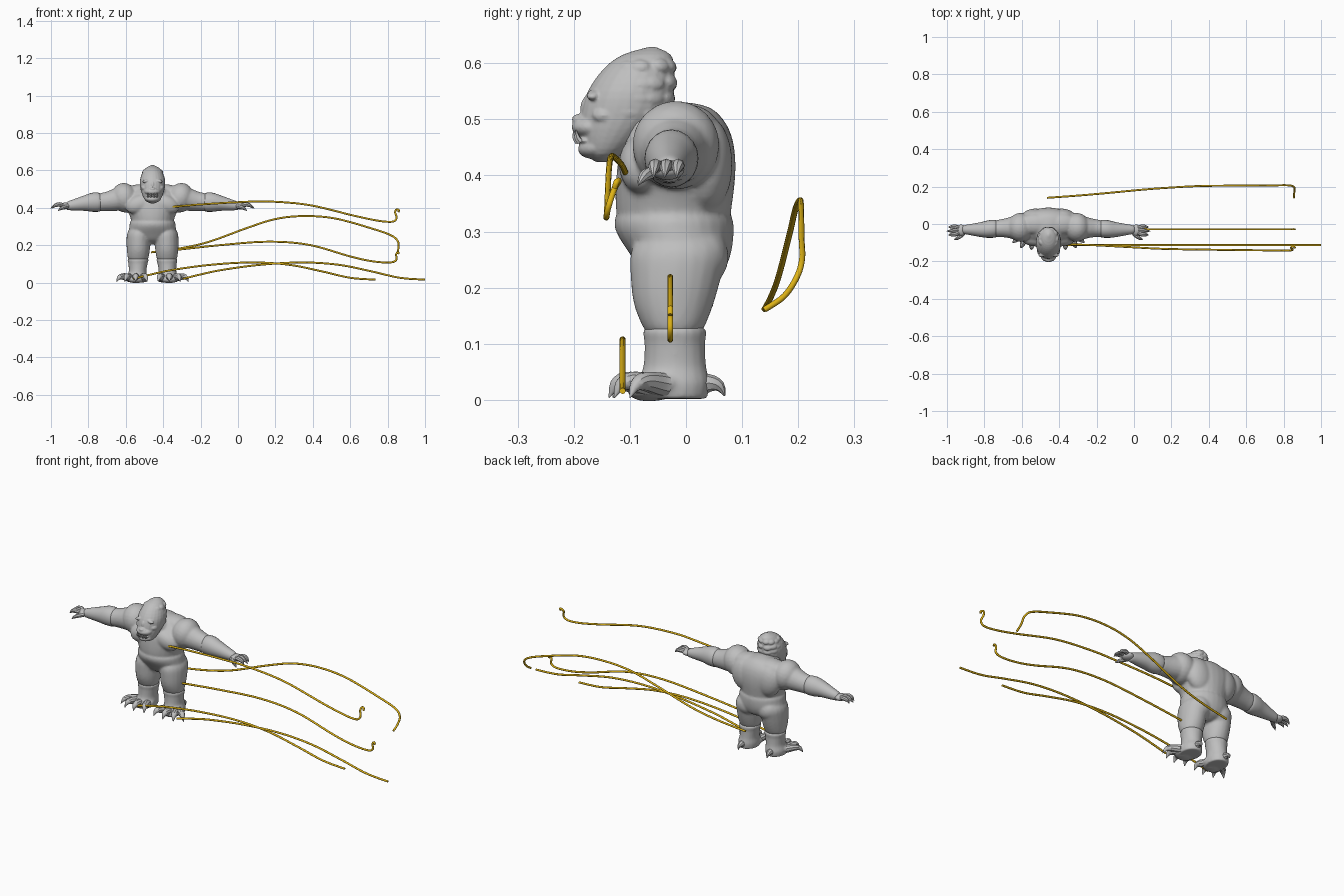
import bpy, bmesh, math, random
from mathutils import Vector

random.seed(4)
CX = -0.457  # creature centre line


def material(name, rgb):
    m = bpy.data.materials.new(name)
    m.diffuse_color = (*rgb, 1)
    return m


GREY = material("stone grey", (0.52, 0.52, 0.52))
GOLD = material("gold", (0.75, 0.46, 0.008))


def select(obs):
    bpy.ops.object.select_all(action='DESELECT')
    for o in obs:
        o.select_set(True)
    bpy.context.view_layer.objects.active = obs[0]


def finish(name, bm, mat, angle=35):
    bmesh.ops.recalc_face_normals(bm, faces=bm.faces)
    me = bpy.data.meshes.new(name)
    bm.to_mesh(me)
    bm.free()
    me.materials.append(mat)
    ob = bpy.data.objects.new(name, me)
    bpy.context.collection.objects.link(ob)
    select([ob])
    bpy.ops.object.shade_smooth_by_angle(angle=math.radians(angle))
    return ob


def fuse(name, obs, voxel, smooth):
    """Join overlapping parts into one skin with softened seams."""
    bpy.context.view_layer.update()
    select(obs)
    bpy.ops.object.join()
    ob = obs[0]
    ob.name = name
    r = ob.modifiers.new("skin", 'REMESH')
    r.mode, r.voxel_size, r.use_smooth_shade = 'VOXEL', voxel, True
    m = ob.modifiers.new("soften", 'SMOOTH')
    m.factor, m.iterations = 0.5, smooth
    return ob


def smooth_path(rows, n):
    """Catmull-Rom interpolation of equal-length rows."""
    out = []
    for i in range(len(rows) - 1):
        p0, p1 = rows[max(i - 1, 0)], rows[i]
        p2, p3 = rows[i + 1], rows[min(i + 2, len(rows) - 1)]
        for k in range(n):
            t = k / n
            out.append([b + 0.5 * t * (c - a + t * (2*a - 5*b + 4*c - d + t * (3*(b - c) + d - a)))
                        for a, b, c, d in zip(p0, p1, p2, p3)])
    return out + [list(rows[-1])]


def loft(name, rows, axis=None, mat=GREY, sides=20, n=3, s=1, ox=CX):
    """Rows are (x, y, z, ru, rv); s mirrors in x about ox."""
    rows = smooth_path(rows, n)
    bm, rings, u = bmesh.new(), [], None
    for i, r in enumerate(rows):
        c = Vector((ox + s * r[0], r[1], r[2]))
        if axis == 'Z':
            u, v = Vector((1, 0, 0)), Vector((0, 1, 0))
        elif axis == 'X':
            u, v = Vector((0, 1, 0)), Vector((0, 0, 1))
        else:  # carry the frame along the path so it never twists
            a, b = rows[max(i - 1, 0)], rows[min(i + 1, len(rows) - 1)]
            t = Vector((s * (b[0] - a[0]), b[1] - a[1], b[2] - a[2])).normalized()
            if u is None:
                u = t.orthogonal()
            u = (u - t * u.dot(t)).normalized()
            v = t.cross(u)
        rings.append([bm.verts.new(c + u * (max(r[3], 0.0005) * math.cos(k * math.tau / sides))
                                   + v * (max(r[4], 0.0005) * math.sin(k * math.tau / sides)))
                      for k in range(sides)])
    for a, b in zip(rings, rings[1:]):
        for k in range(sides):
            j = (k + 1) % sides
            bm.faces.new((a[k], a[j], b[j], b[k]))
    bm.faces.new(rings[0])
    bm.faces.new(rings[-1])
    return finish(name, bm, mat)


def blob(name, loc, size, rot=(0, 0, 0), s=1, sub=3):
    bm = bmesh.new()
    bmesh.ops.create_icosphere(bm, subdivisions=sub, radius=1)
    ob = finish(name, bm, GREY)
    ob.location = (CX + s * loc[0], loc[1], loc[2])
    ob.scale = size
    ob.rotation_euler = (rot[0], s * rot[1], s * rot[2])
    return ob


def spike(name, pts, radii, s, sides=8):
    return loft(name, [(*p, r, r) for p, r in zip(pts, radii)], sides=sides, s=s)


# Trunk: chest tapering to the waist, then the pelvis
body = [loft("chest", [(0, -.02, .30, .115, .095), (0, -.022, .34, .116, .103),
                       (0, -.018, .40, .14, .106), (0, -.014, .45, .155, .1),
                       (0, -.004, .49, .125, .077), (0, -.005, .52, .06, .05),
                       (0, -.005, .53, .01, .01)], 'Z', sides=28),
        loft("pelvis", [(0, -.005, .205, .02, .03), (0, -.005, .225, .085, .068),
                        (0, -.01, .26, .125, .09), (0, -.02, .30, .124, .105),
                        (0, -.022, .325, .119, .104), (0, -.022, .335, .10, .09)], 'Z', sides=28),
        blob("neck", (0, -.06, .475), (.07, .06, .055), (-.5, 0, 0))]

for s in (-1, 1):
    # Muscles and heavy limbs that flow into the trunk
    body += [blob("pectoral", (.068, -.078, .42), (.078, .042, .05), (0, .35, 0), s),
             blob("trapezius", (.075, .0, .49), (.085, .055, .036), (0, .1, 0), s),
             blob("back_muscle", (.07, .033, .42), (.075, .05, .09), (0, .2, 0), s),
             blob("buttock", (.062, .026, .255), (.06, .05, .055), (0, 0, 0), s),
             blob("shoulder", (.15, -.018, .454), (.07, .078, .08), (0, .25, 0), s),
             loft("upper_arm", [(.10, -.01, .455, .06, .06), (.16, -.018, .452, .069, .066),
                                (.21, -.02, .442, .056, .059), (.25, -.022, .434, .048, .051),
                                (.285, -.025, .43, .044, .047), (.297, -.026, .43, .03, .03)],
                  'X', s=s),
             loft("thigh", [(.077, -.022, .115, .04, .042), (.077, -.022, .128, .054, .054),
                            (.076, -.022, .17, .061, .071), (.075, -.018, .22, .064, .081),
                            (.072, -.013, .265, .063, .085), (.065, -.012, .295, .048, .065),
                            (.06, -.012, .31, .01, .02)], 'Z', s=s)]
    # Forearm emerging from the elbow
    loft("forearm", [(.27, -.025, .43, .03, .03), (.282, -.025, .43, .046, .049),
                     (.32, -.027, .43, .047, .051), (.36, -.03, .426, .04, .042),
                     (.42, -.03, .416, .029, .03), (.455, -.03, .411, .022, .022),
                     (.462, -.03, .41, .012, .012)], 'X', s=s)
    # Hand with clawed fingers and a thumb
    blob("palm", (.468, -.033, .41), (.03, .03, .018), s=s)
    for k, y in enumerate((-.055, -.035, -.014)):
        tip = .535 + .01 * (k == 1)
        spike("finger", [(.475, y * .5 - .017, .412), (.50, y, .418), (.522, y - .002, .412),
                         (tip, y - .003, .397)], (.011, .012, .009, .001), s)
    spike("thumb", [(.455, -.05, .408), (.475, -.068, .403), (.492, -.078, .395),
                    (.505, -.085, .383)], (.012, .011, .008, .001), s)
    # Ankle flowing into the foot pad
    ankle = loft("ankle", [(.083, -.022, .002, .05, .06), (.083, -.022, .03, .053, .064),
                           (.08, -.02, .06, .047, .056), (.078, -.02, .10, .051, .054),
                           (.077, -.02, .124, .056, .056), (.077, -.02, .134, .04, .04)],
                 'Z', s=s)
    foot = blob("foot", (.088, -.05, .026), (.06, .056, .027), (.2, 0, 0), s=s)
    fuse("foot_and_ankle", [ankle, foot], .005, 4)
    # Spread toes with hooked claws
    for x, y, tx, ty in ((.05, -.075, .03, -.13), (.09, -.082, .09, -.137),
                         (.125, -.07, .148, -.128), (.132, -.048, .192, -.1)):
        mx, my = (x + tx) / 2, (y + ty) / 2
        spike("toe", [(x * .8 + .018, y * .7, .026), (x, y, .028), (mx, my, .033),
                      (mx * .4 + tx * .6, my * .4 + ty * .6, .026), (tx, ty, .004)],
              (.02, .021, .017, .011, .001), s, 10)
    spike("heel_claw", [(.085, .02, .025), (.087, .042, .03), (.088, .06, .024), (.088, .069, .007)],
          (.02, .016, .01, .001), s)
fuse("body", body, .006, 5)

# Head: tall skull leaning forward into a heavy jaw
head = [loft("skull", [(0, -.15, .424, .012, .01), (0, -.145, .438, .038, .034),
                       (0, -.128, .47, .055, .06), (0, -.107, .51, .066, .08),
                       (0, -.098, .55, .067, .077), (0, -.084, .59, .053, .063),
                       (0, -.07, .615, .033, .043), (0, -.06, .629, .004, .006)], 'Z', sides=24),
        blob("muzzle", (0, -.165, .486), (.044, .039, .022)),
        blob("lower_jaw", (0, -.155, .452), (.041, .038, .022), (.2, 0, 0)),
        blob("lower_lip", (0, -.178, .462), (.034, .018, .007), sub=2),
        blob("nose", (0, -.19, .5), (.016, .014, .01), sub=2),
        blob("nose_bridge", (0, -.175, .525), (.011, .013, .022), (-.3, 0, 0), sub=2)]
for s in (-1, 1):
    head += [blob("brow", (.027, -.160, .545), (.03, .015, .010), (0, .2, -.35), s, 2),
             blob("cheek", (.042, -.143, .507), (.02, .026, .017), s=s, sub=2),
             blob("nostril_side", (.015, -.187, .497), (.009, .010, .007), s=s, sub=2)]
    blob("eye", (.027, -.167, .526), (.009, .007, .006), s=s, sub=2)
    for x in (.009, .024):
        spike("fang", [(x, -.194 + x * .25, .459), (x, -.2 + x * .25, .468),
                       (x, -.202 + x * .25, .481)], (.006, .005, .001), s, 6)
    # Shallow knobbly plates over the sides and crown of the skull
    for i in range(4):
        z = .515 + i * .026
        f = math.sqrt(max(0, 1 - ((z - .53) / .1) ** 2))
        for j in range(5):
            a = math.radians(-62 + j * 32 + random.uniform(-7, 7))
            head.append(blob("scalp_plate", (.059 * f * math.cos(a),
                                             -.102 + i * .008 + .068 * f * math.sin(a),
                                             z + random.uniform(-.004, .004)),
                             (.009, .019 * f + .003, .014), (0, -.2 * i, a), s, 2))
fuse("head", head, .003, 2)


# Long flexible tubes trailing to one side
def tube(name, pts):
    loft(name, [(*p, .0053, .0053) for p in pts], mat=GOLD, sides=12, n=6, ox=0)


tube("arm_tube", [(-.35, -.108, .405), (-.2, -.114, .418), (0, -.125, .43), (.16, -.133, .434),
                  (.38, -.137, .415), (.62, -.14, .358), (.75, -.141, .331), (.825, -.142, .326),
                  (.848, -.138, .345), (.84, -.128, .375), (.846, -.12, .39), (.86, -.124, .388),
                  (.858, -.127, .378)])
tube("back_tube", [(-.465, .14, .162), (-.3, .152, .185), (-.15, .165, .22), (.05, .184, .293),
                   (.2, .195, .34), (.35, .203, .356), (.52, .205, .343), (.72, .206, .288),
                   (.82, .207, .252), (.855, .198, .22), (.857, .175, .185), (.855, .14, .161)])
tube("thigh_tube", [(-.33, -.028, .175), (-.1, -.028, .2), (.16, -.028, .219), (.38, -.028, .202),
                    (.6, -.028, .14), (.72, -.028, .114), (.815, -.028, .108), (.847, -.028, .123),
                    (.845, -.028, .15), (.855, -.028, .163), (.86, -.028, .152)])
for x0 in (0, .265):
    tube("foot_tube", [(x + x0, -.113, z) for x, z in
                       ((-.56, .02), (-.46, .045), (-.35, .068), (-.15, .095), (.07, .108),
                        (.27, .096), (.45, .06), (.6, .026), (.735, .016))])
